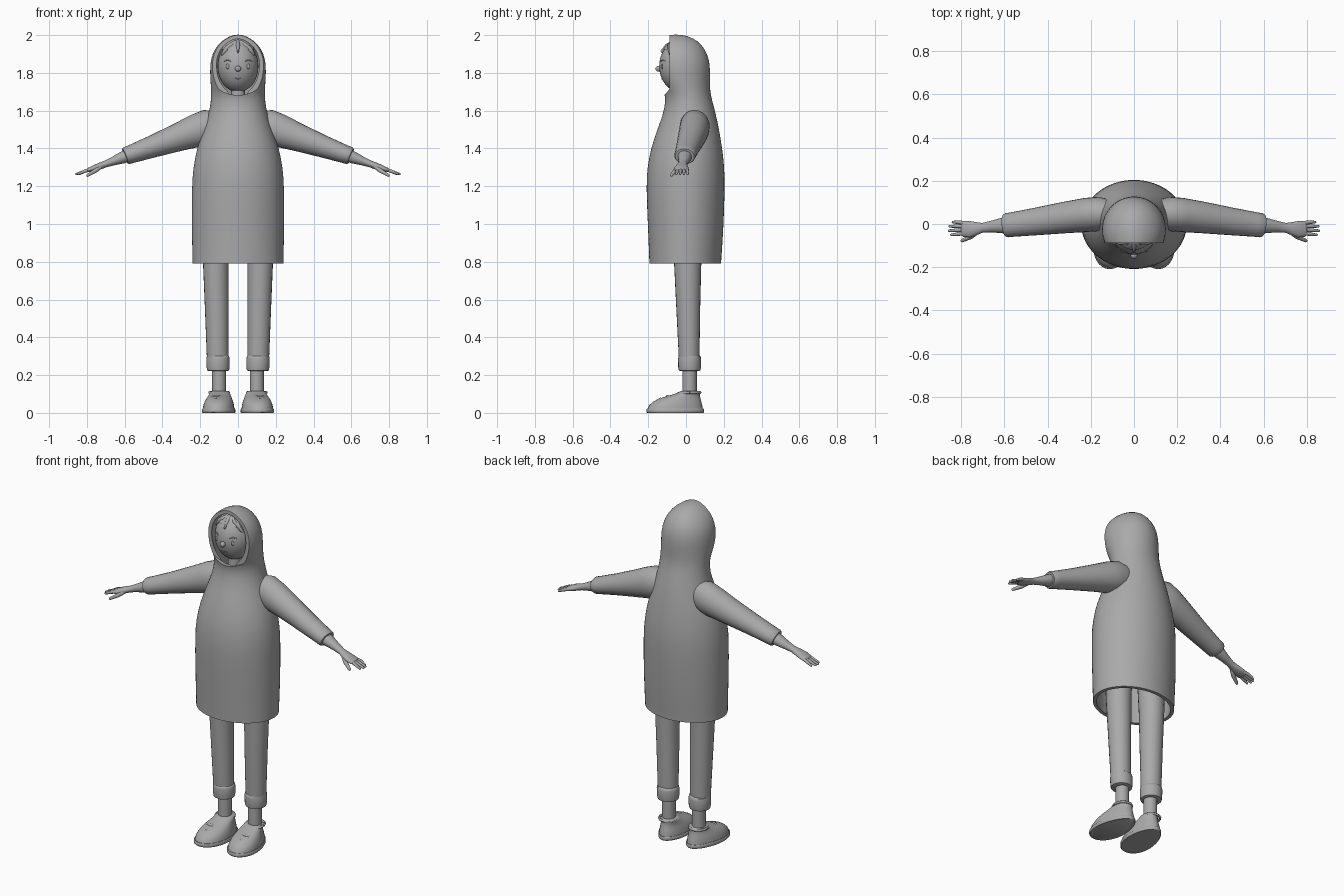
import bpy, bmesh, math
from mathutils import Vector

if "Cube" in bpy.data.objects:
    bpy.data.objects.remove(bpy.data.objects["Cube"])

grey = bpy.data.materials.new("plain grey")
grey.diffuse_color = (0.4, 0.4, 0.4, 1)
grey.use_nodes = True
grey.node_tree.nodes["Principled BSDF"].inputs["Base Color"].default_value = grey.diffuse_color


def finish(name, bm, mirror=False, subsurf=0):
    bmesh.ops.recalc_face_normals(bm, faces=bm.faces)
    me = bpy.data.meshes.new(name)
    bm.to_mesh(me)
    bm.free()
    me.materials.append(grey)
    ob = bpy.data.objects.new(name, me)
    bpy.context.collection.objects.link(ob)
    bpy.ops.object.select_all(action='DESELECT')
    ob.select_set(True)
    bpy.context.view_layer.objects.active = ob
    bpy.ops.object.shade_smooth_by_angle(angle=math.radians(45))
    if subsurf:
        ob.modifiers.new("smooth", 'SUBSURF').levels = subsurf
        ob.modifiers["smooth"].render_levels = subsurf
    if mirror:
        ob.modifiers.new("mirror", 'MIRROR')
    return ob


def loft(name, stations, side=(0, 1, 0), tangent=None, n=24, rounded=False,
         caps=(True, True), shape=None, **kw):
    """Stations are (x, y, z, radius along side, other radius)."""
    pts = [Vector(s[:3]) for s in stations]
    rings = []
    for i, s in enumerate(stations):
        t = Vector(tangent) if tangent else pts[min(i + 1, len(pts) - 1)] - pts[max(i - 1, 0)]
        rings.append((pts[i], t.normalized(), s[3], s[4]))
    if rounded:
        def dome(ring, sign):
            p, t, a, b = ring
            return [(p + t * sign * min(a, b) * math.sin(k), t, a * math.cos(k), b * math.cos(k))
                    for k in (0.5, 1.0, 1.4)]
        rings = dome(rings[0], -1)[::-1] + rings + dome(rings[-1], 1)
    bm = bmesh.new()
    loops = []
    for p, t, a, b in rings:
        u = Vector(side)
        u = (u - t * u.dot(t)).normalized()
        v = t.cross(u)
        loop = []
        for k in range(n):
            ang = math.tau * k / n
            c, d = math.cos(ang), math.sin(ang)
            if shape:
                c, d = shape(c, d)
            loop.append(bm.verts.new(p + u * a * c + v * b * d))
        loops.append(loop)
    for l0, l1 in zip(loops, loops[1:]):
        for k in range(n):
            j = (k + 1) % n
            bm.faces.new((l0[k], l0[j], l1[j], l1[k]))
    if caps[0]:
        bm.faces.new(loops[0][::-1])
    if caps[1]:
        bm.faces.new(loops[-1])
    return finish(name, bm, **kw)


def ellipsoid(name, centre, radii, above=None, mirror=False, seg=32):
    bm = bmesh.new()
    bmesh.ops.create_uvsphere(bm, u_segments=seg, v_segments=seg // 2, radius=1)
    for v in bm.verts:
        v.co = Vector([c + r * q for c, r, q in zip(centre, radii, v.co)])
    if above:
        bmesh.ops.bisect_plane(bm, geom=bm.verts[:] + bm.edges[:] + bm.faces[:],
                               plane_co=(0, 0, above), plane_no=(0, 0, 1), clear_inner=True)
    return finish(name, bm, mirror)


# Hooded dress: height, half width, front y, back y
dress = [(.79, .242, -.195, .187), (.80, .242, -.195, .187), (.9, .244, -.199, .194),
         (1.0, .246, -.203, .2), (1.2, .246, -.212, .207), (1.3, .238, -.206, .204),
         (1.4, .219, -.187, .193), (1.5, .183, -.153, .176), (1.58, .156, -.122, .159),
         (1.65, .144, -.108, .14), (1.70, .142, -.115, .128), (1.76, .147, -.16, .127),
         (1.84, .15, -.19, .129), (1.9, .138, -.19, .115), (1.95, .108, -.175, .084),
         (1.985, .065, -.145, .04), (2.003, .02, -.09, -.02)]
hood = loft("hooded_dress", [(0, (f + b) / 2, z, w, (b - f) / 2) for z, w, f, b in dress],
            side=(1, 0, 0), tangent=(0, 0, 1), n=32, caps=(False, True), subsurf=1)
sol = hood.modifiers.new("thickness", 'SOLIDIFY')
sol.thickness, sol.offset = .02, -1
# Face opening cut through the front of the hood
cutter = loft("opening_cutter", [(0, -.5, 1.86, .18, .178), (0, -.088, 1.86, .18, .178)],
              side=(1, 0, 0), n=64)
cut = hood.modifiers.new("opening", 'BOOLEAN')
cut.operation, cut.object, cut.solver = 'DIFFERENCE', cutter, 'EXACT'
bpy.context.view_layer.objects.active = hood
for m in list(hood.modifiers):
    bpy.ops.object.modifier_apply(modifier=m.name)
bpy.data.objects.remove(cutter)
bpy.ops.object.select_all(action='DESELECT')
hood.select_set(True)
bpy.ops.object.shade_smooth_by_angle(angle=math.radians(45))

# Head and neck
HC, HR = (0, -.03, 1.835), (.108, .112, .137)
ellipsoid("head", HC, HR)
loft("neck", [(0, -.03, 1.55, .04, .04), (0, -.03, 1.75, .035, .035)], n=16)
ellipsoid("hair_cap", (0, -.03, 1.84), (.112, .114, .14), above=1.925)


def on_face(x, z, lift=0.0):
    q = 1 - (x / HR[0]) ** 2 - ((z - HC[2]) / HR[2]) ** 2
    return (x, HC[1] - HR[1] * math.sqrt(max(q, 0)) - lift, z)


def face_strip(name, path, width, depth, lift, mirror):
    loft(name, [(*on_face(x, z, lift), depth, width * f) for x, z, f in path],
         n=10, rounded=True, mirror=mirror)


# Face details and hair locks
ellipsoid("nose", on_face(0, 1.822, .004), (.016, .016, .016), seg=16)
ellipsoid("eyes", on_face(.054, 1.835), (.009, .004, .014), mirror=True, seg=16)
face_strip("eyebrows", [(.038, 1.862, .6), (.055, 1.869, 1), (.072, 1.862, .6)], .003, .003, 0, True)
face_strip("mouth", [(-.018, 1.772, .6), (0, 1.767, 1), (.018, 1.772, .6)], .003, .003, 0, False)
face_strip("side_locks", [(.012, 1.966, .6), (.035, 1.945, 1), (.062, 1.925, 1), (.085, 1.897, .3)],
           .016, .009, .003, True)
face_strip("middle_lock", [(0, 1.968, .8), (0, 1.945, 1), (0, 1.912, .4)], .011, .009, .005, False)

# Sleeves, forearms and hands
loft("sleeves", [(.10, .05, 1.525, .06, .07), (.16, .047, 1.515, .079, .092),
                 (.22, .042, 1.494, .079, .088), (.32, .03, 1.458, .073, .074),
                 (.45, .012, 1.411, .064, .059), (.56, -.002, 1.372, .057, .049),
                 (.59, -.006, 1.362, .056, .047), (.598, -.007, 1.359, .051, .042)], mirror=True)
loft("forearms", [(.56, -.004, 1.372, .038, .036), (.61, -.007, 1.352, .036, .032),
                  (.66, -.012, 1.333, .027, .023), (.70, -.017, 1.318, .022, .018),
                  (.73, -.021, 1.307, .03, .018), (.76, -.024, 1.296, .038, .016),
                  (.79, -.022, 1.286, .037, .012)], rounded=True, mirror=True)
for i, (y, end) in enumerate([(.008, .838), (-.01, .853), (-.028, .855), (-.046, .845)]):
    loft(f"finger_{i + 1}", [(.77, -.02 + (y + .02) * .8, 1.292, .009, .009),
                             (.81, y, 1.28, .009, .009), (end, y * 1.1, 1.265, .006, .006)],
         n=10, rounded=True, mirror=True)
loft("thumbs", [(.725, -.035, 1.305, .013, .012), (.755, -.058, 1.282, .012, .012),
                (.795, -.077, 1.258, .008, .008)], n=10, rounded=True, mirror=True)

# Trousers, turned-up cuffs and ankles
loft("trouser_legs", [(.112, .01, 1.05, .078, .08), (.117, .009, .79, .068, .072),
                      (.112, .012, .55, .063, .063), (.107, .017, .27, .057, .054)],
     side=(1, 0, 0), mirror=True)
loft("trouser_cuffs", [(.105, .019, .222, .05, .05), (.105, .019, .225, .058, .057),
                       (.105, .019, .24, .061, .06), (.106, .019, .285, .062, .061),
                       (.106, .019, .3, .059, .058), (.106, .019, .304, .053, .052)],
     side=(1, 0, 0), mirror=True)
loft("ankles", [(.1, .019, .25, .037, .038), (.1, .019, .08, .037, .038)],
     side=(1, 0, 0), n=20, mirror=True)


# Shoes: toes turned slightly out and wider than the heels
def egg(c, d):
    return c * (1 - .14 * d) - .13 * d, d


def shoe(name, rings):
    loft(name, [(.101 + .1 * (-.057 - cy), cy, z, rx, ry) for z, cy, rx, ry in rings],
         side=(1, 0, 0), tangent=(0, 0, 1), n=32, shape=egg, mirror=True)


shoe("soles", [(0, -.057, .084, .148), (.004, -.057, .087, .152),
               (.018, -.057, .087, .152), (.022, -.057, .084, .149)])
shoe("shoe_uppers", [(.02, -.057, .082, .146), (.04, -.055, .08, .141), (.06, -.046, .074, .127),
                     (.075, -.034, .067, .111), (.088, -.014, .06, .088), (.1, .006, .054, .068),
                     (.112, .02, .049, .055), (.115, .02, .043, .048)])
for i, (y, z, w) in enumerate([(-.135, .073, .03), (-.098, .088, .036)]):
    loft(f"lace_{i + 1}", [(.115 + w * k, y + .012 * abs(k), z - .016 * k * k, .009, .008)
                           for k in (-1, -.5, 0, .5, 1)], n=10, rounded=True, mirror=True)
loft("shoe_collars", [(.1 + .05 * math.cos(a), .02 + .055 * math.sin(a), .108 - .012 * math.sin(a) ** 2 * (a > math.pi), .007, .007)
                      for a in [math.tau * k / 24 for k in range(25)]],
     side=(0, 0, 1), n=8, mirror=True)
